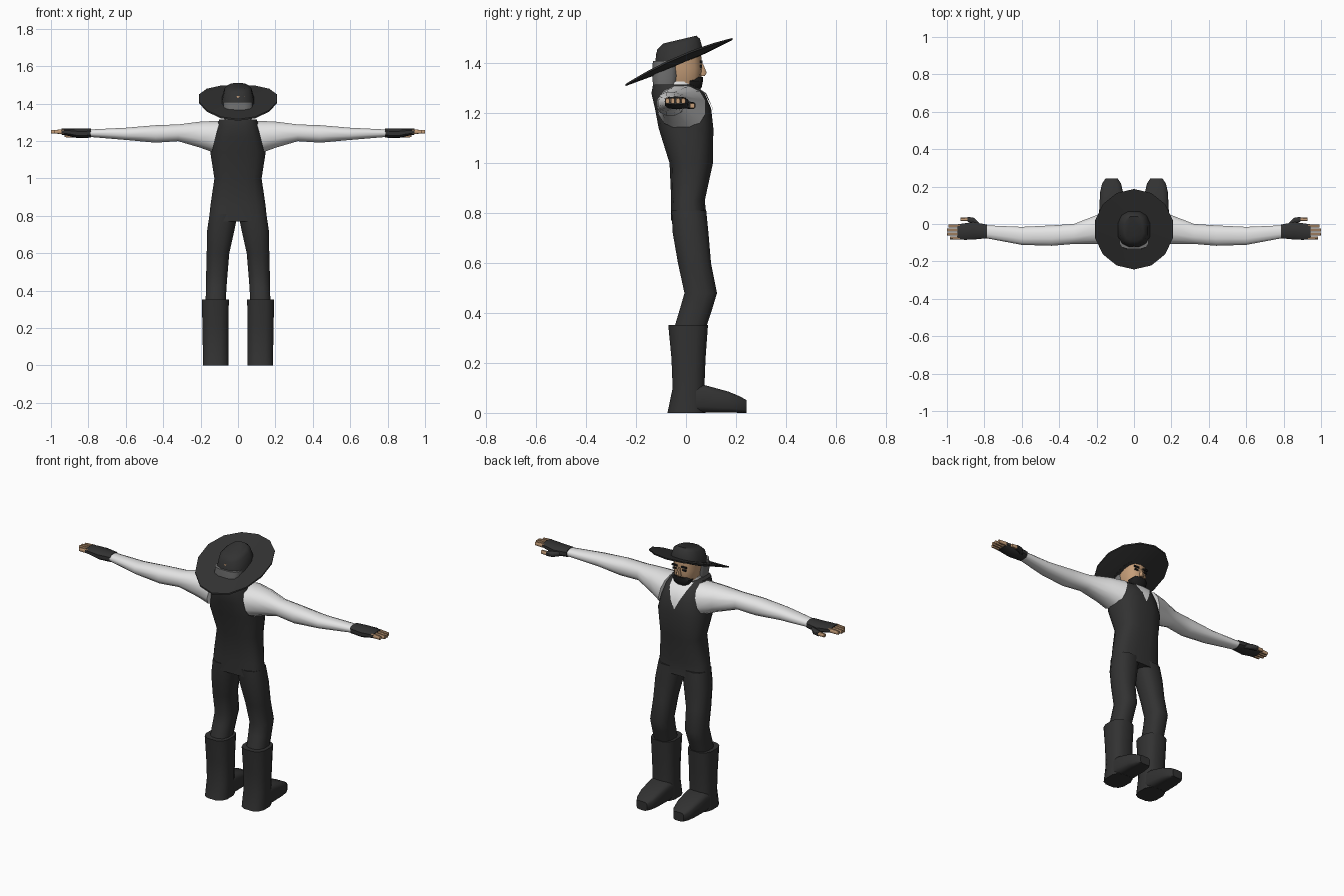
import bpy, bmesh, math
from mathutils import Vector


def material(name, r, g, b):
    m = bpy.data.materials.new(name)
    m.diffuse_color = (r, g, b, 1)
    return m


DARK = material("charcoal cloth", 0.032, 0.032, 0.032)
WHITE = material("white linen", 0.78, 0.78, 0.78)
SKIN = material("skin", 0.56, 0.34, 0.19)
GREY = material("grey hair", 0.17, 0.17, 0.17)
BLACK = material("black beard", 0.012, 0.012, 0.012)


def spow(v, e):
    return math.copysign(abs(v) ** e, v)


def finish(name, bm, mat, mirror, angle=45):
    bmesh.ops.recalc_face_normals(bm, faces=bm.faces)
    me = bpy.data.meshes.new(name)
    bm.to_mesh(me)
    bm.free()
    me.materials.append(mat)
    ob = bpy.data.objects.new(name, me)
    bpy.context.collection.objects.link(ob)
    bpy.ops.object.select_all(action='DESELECT')
    ob.select_set(True)
    bpy.context.view_layer.objects.active = ob
    bpy.ops.object.shade_smooth_by_angle(angle=math.radians(angle))
    if mirror:
        ob.modifiers.new("mirror", 'MIRROR')
    return ob


def loft(name, rings, mat, n=12, e=0.8, mirror=False, angle=45):
    """Skin closed rounded sections, each given as centre, half axis u, half axis v."""
    bm = bmesh.new()
    loops = []
    for c, u, v in rings:
        c, u, v = Vector(c), Vector(u), Vector(v)
        loops.append([bm.verts.new(c + u * spow(math.cos(t), e) + v * spow(math.sin(t), e))
                      for t in (2 * math.pi * (i + 0.5) / n for i in range(n))])
    for a, b in zip(loops, loops[1:]):
        for i in range(n):
            j = (i + 1) % n
            bm.faces.new((a[i], a[j], b[j], b[i]))
    bm.faces.new(loops[0])
    bm.faces.new(loops[-1])
    return finish(name, bm, mat, mirror, angle)


def stack(rows):
    """Horizontal sections: z, x low, x high, y low, y high."""
    return [(((a + b) / 2, (c + d) / 2, z), ((b - a) / 2, 0, 0), (0, (d - c) / 2, 0))
            for z, a, b, c, d in rows]


def along_x(rows):
    """Sections across x: x, y low, y high, z low, z high."""
    return [((x, (a + b) / 2, (c + d) / 2), (0, (b - a) / 2, 0), (0, 0, (d - c) / 2))
            for x, a, b, c, d in rows]


def box(name, lo, hi, mat, mirror=False):
    bm = bmesh.new()
    bmesh.ops.create_cube(bm, size=1)
    for v in bm.verts:
        v.co = [(l + h) / 2 + k * (h - l) for l, h, k in zip(lo, hi, v.co)]
    return finish(name, bm, mat, mirror, 30)


# Torso with vest: z, centre y, half width, half depth
TORSO = [(0.77, 0.012, 0.158, 0.073), (0.85, 0.008, 0.150, 0.068), (1.0, 0.021, 0.128, 0.088),
         (1.14, 0.0, 0.150, 0.111), (1.22, -0.012, 0.130, 0.114),
         (1.28, -0.032, 0.114, 0.108), (1.315, -0.055, 0.102, 0.078)]
E = 0.7
loft("vest", stack([(z, -rx, rx, cy - ry, cy + ry) for z, cy, rx, ry in TORSO]), DARK, 16, E)


def chest_y(x, z):
    for a, b in zip(TORSO, TORSO[1:]):
        if z <= b[0]:
            t = (z - a[0]) / (b[0] - a[0])
            cy, rx, ry = (p + (q - p) * t for p, q in zip(a[1:], b[1:]))
            return cy + ry * (1 - (abs(x) / rx) ** (2 / E)) ** (E / 2)


# Shirt front showing in the V neck
bm = bmesh.new()
rows = []
for z, w in ((1.17, 0.003), (1.22, 0.026), (1.28, 0.056), (1.312, 0.066)):
    rows.append([bm.verts.new((x, chest_y(x, z) + 0.005, z)) for x in (-w, 0, w)])
for a, b in zip(rows, rows[1:]):
    for i in range(2):
        bm.faces.new((a[i + 1], a[i], b[i], b[i + 1]))
finish("shirt_front", bm, WHITE, False)

# Collar around the neck
loft("collar", stack([(1.27, -0.075, 0.075, -0.11, 0.055), (1.328, -0.066, 0.066, -0.10, 0.035)]),
     WHITE, 12, 0.9)

# Trouser legs and boots
loft("trouser_leg", stack([(0.81, 0.0, 0.154, -0.060, 0.083), (0.72, 0.018, 0.167, -0.055, 0.092),
                           (0.6, 0.045, 0.169, -0.034, 0.102), (0.48, 0.055, 0.172, -0.008, 0.126),
                           (0.42, 0.06, 0.173, -0.025, 0.108), (0.32, 0.065, 0.175, -0.055, 0.075)]),
     DARK, 12, 0.8, True)
loft("boot_shaft", stack([(0.352, 0.047, 0.195, -0.073, 0.090), (0.22, 0.05, 0.192, -0.060, 0.080),
                          (0.1, 0.05, 0.190, -0.055, 0.075), (0.0, 0.05, 0.190, -0.076, 0.080)]),
     DARK, 12, 0.7, True)
loft("boot_foot", [((0.12, y, h / 2), (w, 0, 0), (0, 0, h / 2)) for y, w, h in
                   ((-0.02, 0.066, 0.112), (0.075, 0.067, 0.112), (0.17, 0.062, 0.086),
                    (0.215, 0.052, 0.067), (0.242, 0.034, 0.052))], DARK, 12, 0.45, True)

# Sleeves, with the first section slanted to meet the armhole
loft("sleeve", [((0.118, -0.017, 1.225), (0, 0.098, 0), (-0.022, 0, 0.086))] +
     along_x([(0.2, -0.108, 0.05, 1.162, 1.306), (0.32, -0.108, 0.002, 1.198, 1.29),
              (0.44, -0.118, -0.006, 1.19, 1.286), (0.6, -0.113, -0.014, 1.205, 1.272),
              (0.8, -0.075, -0.006, 1.222, 1.262)]), WHITE, 12, 0.85, True)

# Fingerless gloves, fingers and thumbs
loft("glove", along_x([(0.785, -0.077, -0.002, 1.218, 1.266), (0.86, -0.085, 0.012, 1.216, 1.266),
                       (0.90, -0.086, 0.006, 1.226, 1.267), (0.943, -0.085, 0.0, 1.234, 1.266)]),
     DARK, 10, 0.7, True)
for i, tip in enumerate((0.992, 1.0, 1.0, 0.985)):
    y = -0.0105 - 0.0212 * i
    loft("finger", along_x([(0.93, y - 0.0095, y + 0.0095, 1.238, 1.263),
                            (tip, y - 0.008, y + 0.008, 1.239, 1.259)]), SKIN, 8, 0.6, True)
loft("glove_thumb", along_x([(0.82, -0.03, 0.0, 1.22, 1.25), (0.855, 0.0, 0.034, 1.217, 1.246),
                             (0.89, 0.012, 0.039, 1.217, 1.244)]), DARK, 8, 0.7, True)
loft("thumb_tip", along_x([(0.88, 0.015, 0.036, 1.219, 1.242), (0.927, 0.016, 0.034, 1.22, 1.24)]),
     SKIN, 8, 0.6, True)

# Head, hair and beard
loft("head", stack([(1.27, -0.055, 0.055, -0.1, 0.02), (1.295, -0.05, 0.05, -0.1, 0.045),
                    (1.33, -0.064, 0.064, -0.11, 0.06), (1.38, -0.07, 0.07, -0.12, 0.065),
                    (1.44, -0.07, 0.07, -0.12, 0.06)]), SKIN, 14, 0.8)
loft("hair", stack([(1.295, -0.07, 0.07, -0.132, -0.035), (1.35, -0.08, 0.08, -0.136, -0.028),
                    (1.41, -0.08, 0.08, -0.134, -0.025)]), GREY, 12, 0.6)
loft("beard", stack([(1.282, -0.028, 0.028, -0.01, 0.05), (1.305, -0.05, 0.05, -0.01, 0.064),
                     (1.33, -0.06, 0.06, -0.012, 0.069), (1.345, -0.04, 0.04, 0.02, 0.069)]),
     BLACK, 12, 0.8)
loft("nose", stack([(1.35, -0.012, 0.012, 0.05, 0.076), (1.362, -0.012, 0.012, 0.05, 0.084),
                    (1.40, -0.006, 0.006, 0.05, 0.068)]), SKIN, 8, 0.7)
box("eye", (0.02, 0.056, 1.384), (0.042, 0.065, 1.393), BLACK, True)
box("eyebrow", (0.014, 0.057, 1.402), (0.048, 0.066, 1.411), BLACK, True)

# Hat brim: thin tilted disc with raised sides
bm = bmesh.new()
N = 14
loops = []
for r, dz in ((0.4, -0.012), (1.0, -0.004), (1.0, 0.004), (0.4, 0.008)):
    ring = []
    for i in range(N):
        t = 2 * math.pi * i / N + math.pi / 2
        x, y = 0.213 * r * math.cos(t), -0.028 + 0.215 * r * math.sin(t)
        ring.append(bm.verts.new((x, y, 1.417 + 0.43 * y + 0.022 * (r * math.cos(t)) ** 2 + dz)))
    loops.append(ring)
for a, b in zip(loops, loops[1:]):
    for i in range(N):
        j = (i + 1) % N
        bm.faces.new((a[i], a[j], b[j], b[i]))
bm.faces.new(loops[0])
bm.faces.new(loops[-1])
finish("hat_brim", bm, DARK, False)

# Hat crown, leaning with the brim
loft("hat_crown", [((0, -0.03, 1.395), (0.092, 0, 0), (0, 0.105, 0.045)),
                   ((0, -0.03, 1.43), (0.086, 0, 0), (0, 0.098, 0.035)),
                   ((0, -0.03, 1.477), (0.073, 0, 0), (0, 0.088, 0.022)),
                   ((0, -0.025, 1.495), (0.052, 0, 0), (0, 0.068, 0.016))], DARK, 12, 0.8)
